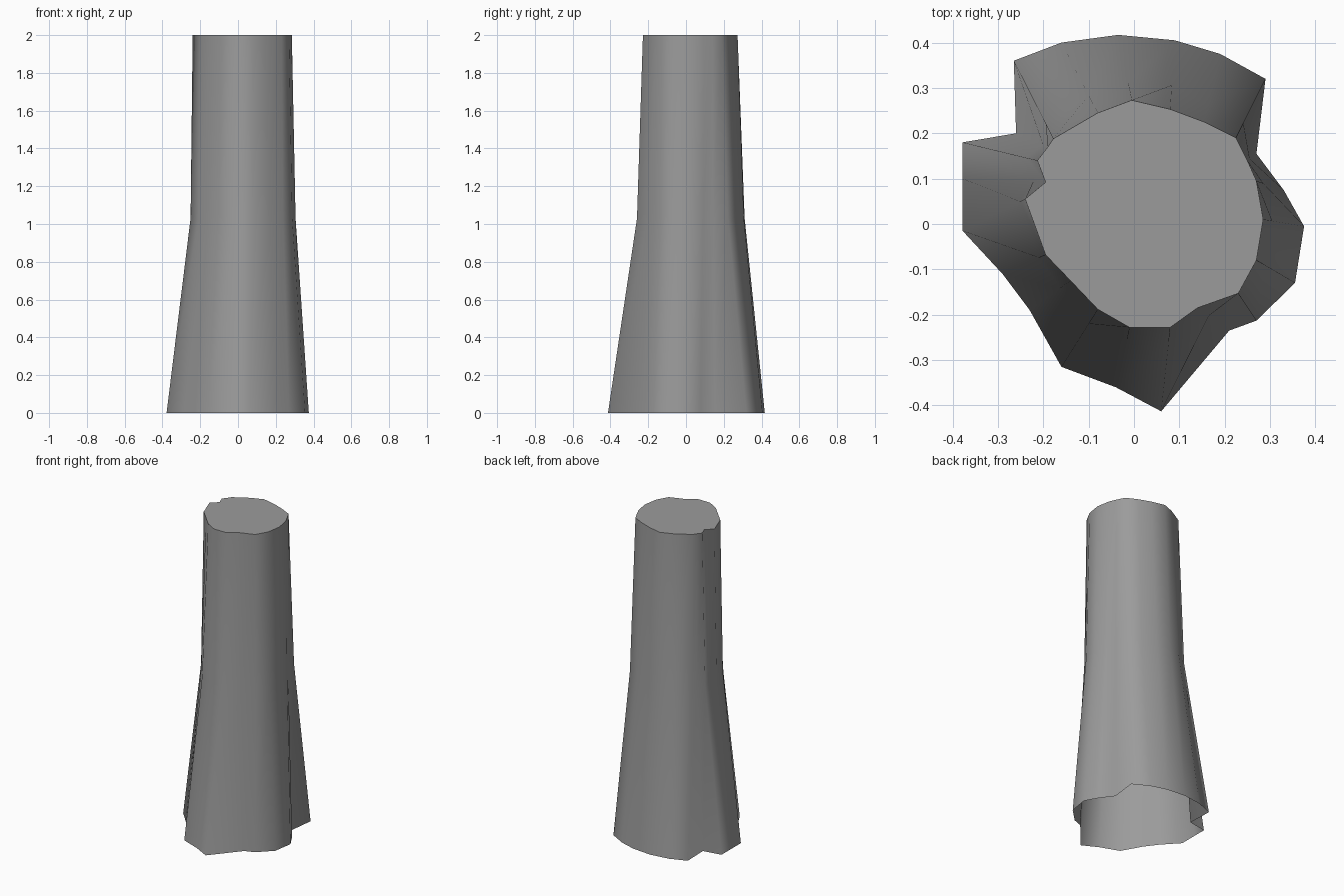
import bpy, bmesh
from mathutils import Vector

# Trunk outline, counter-clockwise: foot x, y, top x, y, and how far
# the middle ring leans from the top outline towards the foot outline
OUTLINE = [
    (0.375, -0.005, 0.285, 0.01, 0.22), (0.33, 0.075, 0.27, 0.095, 0.25),
    (0.27, 0.155, 0.25, 0.14, 0.25), (0.29, 0.32, 0.225, 0.19, 0.25),
    (0.19, 0.375, 0.155, 0.225, 0.25), (0.09, 0.405, 0.08, 0.253, 0.35),
    (-0.035, 0.417, -0.005, 0.273, 0.26), (-0.16, 0.40, -0.08, 0.245, 0.25),
    (-0.265, 0.36, -0.178, 0.188, 0.19), (-0.26, 0.20, -0.19, 0.17, 0.15),
    (-0.378, 0.18, -0.213, 0.14, 0.15), (-0.378, 0.10, -0.195, 0.092, 0.15),
    (-0.378, -0.015, -0.24, 0.055, 0.08), (-0.29, -0.11, -0.195, -0.068, 0.15),
    (-0.23, -0.19, -0.14, -0.125, 0.25), (-0.16, -0.315, -0.08, -0.188, 0.25),
    (-0.04, -0.36, -0.01, -0.228, 0.20), (0.06, -0.413, 0.08, -0.228, 0.17),
    (0.21, -0.235, 0.14, -0.185, 0.35), (0.27, -0.213, 0.23, -0.153, 0.20),
    (0.355, -0.13, 0.27, -0.08, 0.20),
]

bm = bmesh.new()
rings = [[], [], []]
for fx, fy, tx, ty, lean in OUTLINE:
    foot, top = Vector((fx, fy, 0)), Vector((tx, ty, 2))
    middle = top.lerp(foot, lean)
    middle.z = 1.03
    for ring, point in zip(rings, (foot, middle, top)):
        ring.append(bm.verts.new(point))

# Bark walls, open at the foot
count = len(OUTLINE)
for low, high in zip(rings, rings[1:]):
    for i in range(count):
        j = (i + 1) % count
        bm.faces.new((low[i], low[j], high[j], high[i]))

# Flat cut top
bm.faces.new(rings[2])

mesh = bpy.data.meshes.new("tree_trunk")
bm.to_mesh(mesh)
bm.free()
trunk = bpy.data.objects.new("tree_trunk", mesh)
bpy.context.collection.objects.link(trunk)

# Dark grey bark
bark = bpy.data.materials.new("dark_grey_bark")
bark.diffuse_color = (0.33, 0.33, 0.33, 1)
mesh.materials.append(bark)

# Smooth bark with a crisp rim
for poly in mesh.polygons:
    poly.use_smooth = len(poly.vertices) == 4
mesh.update()
